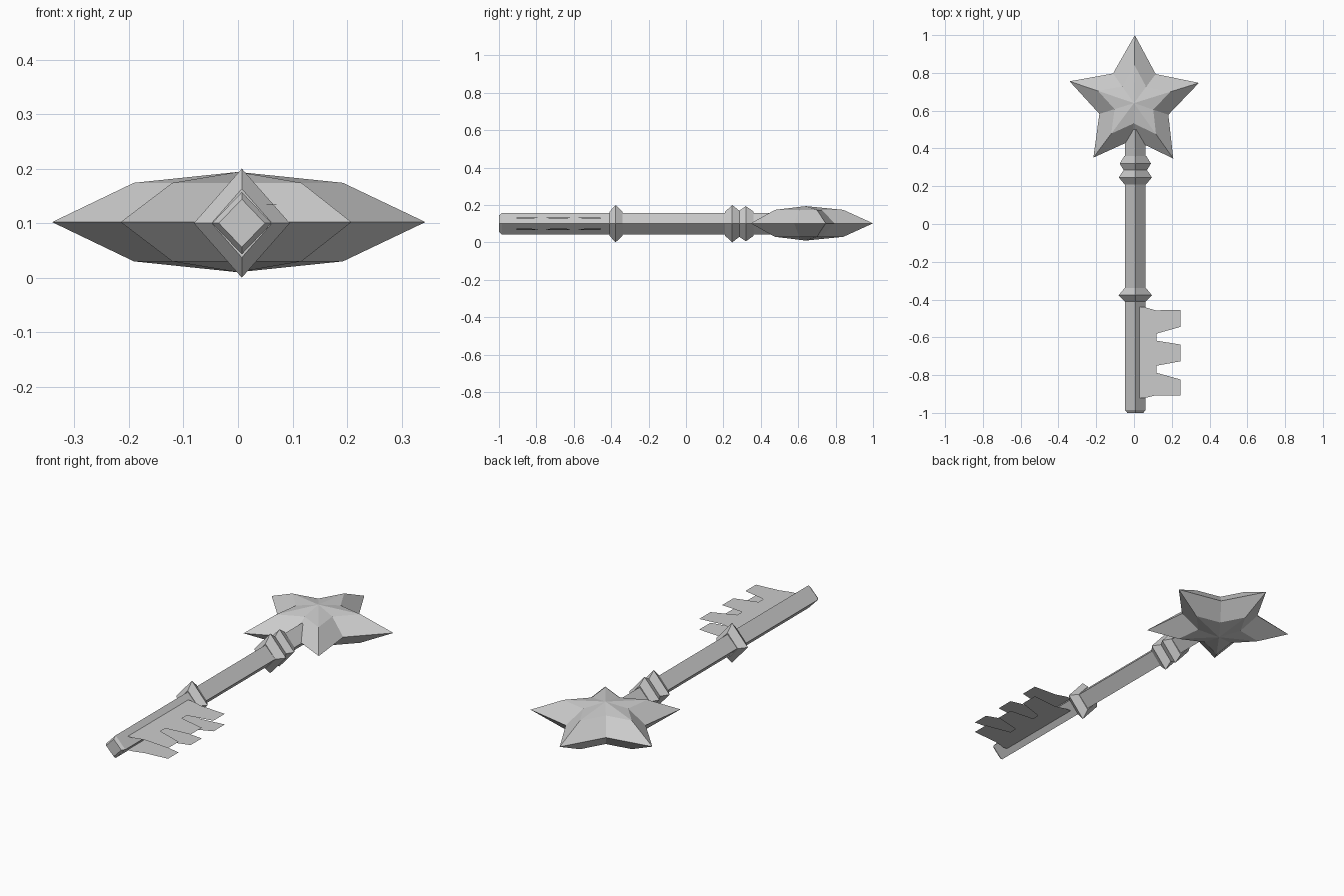
import bpy
import bmesh
from math import sin, cos, pi, radians

cube = bpy.data.objects.get("Cube")
if cube:
    bpy.data.objects.remove(cube)

MID_Z = 0.1
AXIS_X = 0.007

grey = bpy.data.materials.new("plain grey")
grey.use_nodes = True
colour = (0.6, 0.6, 0.6, 1)
grey.diffuse_color = colour
grey.node_tree.nodes["Principled BSDF"].inputs["Base Color"].default_value = colour


def add_object(name, bm):
    bmesh.ops.recalc_face_normals(bm, faces=bm.faces[:])
    mesh = bpy.data.meshes.new(name)
    bm.to_mesh(mesh)
    bm.free()
    mesh.materials.append(grey)
    obj = bpy.data.objects.new(name, mesh)
    bpy.context.collection.objects.link(obj)
    return obj


def bridge(bm, a, b):
    for i in range(len(a)):
        j = (i + 1) % len(a)
        bm.faces.new((a[i], a[j], b[j], b[i]))


# Four-sided turned part along y, from (y, radius) pairs
def diamond_rod(name, profile, x_scale):
    bm = bmesh.new()
    rings = []
    for y, r in profile:
        rings.append([bm.verts.new((AXIS_X + r * x_scale * cos(k * pi / 2), y,
                                    MID_Z + r * sin(k * pi / 2))) for k in range(4)])
    for a, b in zip(rings, rings[1:]):
        bridge(bm, a, b)
    bm.faces.new(rings[0])
    bm.faces.new(rings[-1])
    return add_object(name, bm)


# Shaft and its collars
diamond_rod("shaft", [(-1, 0.044), (-0.985, 0.057), (0.5, 0.057)], 0.96)
diamond_rod("front_collar", [(-0.41, 0.063), (-0.377, 0.1), (-0.34, 0.065)], 0.88)
diamond_rod("rear_collar", [(0.208, 0.063), (0.247, 0.1), (0.285, 0.07),
                            (0.32, 0.094), (0.36, 0.066)], 0.88)


# Star handle: thin rim, raised inner star and a central peak on each side
def star_ring(bm, scale, z):
    ring = []
    for k in range(10):
        r = (0.36 if k % 2 == 0 else 0.192) * scale
        a = radians(89.3 + 36 * k)
        ring.append(bm.verts.new((r * cos(a), 0.64 + r * sin(a), z)))
    return ring


bm = bmesh.new()
rim = star_ring(bm, 1, MID_Z + 0.002)
for side in (1, -1):
    raised = star_ring(bm, 0.56, MID_Z + 0.002 + side * 0.072)
    bridge(bm, rim, raised)
    peak = bm.verts.new((0, 0.64, MID_Z + 0.002 + side * 0.092))
    for i in range(10):
        bm.faces.new((raised[i], raised[(i + 1) % 10], peak))
add_object("star_handle", bm)

# Toothed bit: outline with bevelled upper and lower halves
outline = [(0.03, -0.44), (0.055, -0.44), (0.115, -0.457), (0.245, -0.455),
           (0.245, -0.545), (0.12, -0.58), (0.12, -0.618), (0.245, -0.638),
           (0.245, -0.727), (0.12, -0.75), (0.12, -0.788), (0.245, -0.823),
           (0.245, -0.907), (0.115, -0.907), (0.055, -0.922), (0.03, -0.922)]
bm = bmesh.new()
face = bm.faces.new([bm.verts.new((x, y, 0)) for x, y in outline])
bm.normal_update()
bmesh.ops.inset_region(bm, faces=[face], thickness=0.016, use_even_offset=True)
for v in face.verts:
    v.co.z = 0.034 - 0.05 * max(0, v.co.x - 0.1)
geom = bm.verts[:] + bm.edges[:] + bm.faces[:]
bmesh.ops.mirror(bm, geom=geom, axis='Z', merge_dist=0.0001)
bmesh.ops.remove_doubles(bm, verts=bm.verts[:], dist=0.0001)
bmesh.ops.translate(bm, verts=bm.verts[:], vec=(0, 0, MID_Z))
bit = add_object("toothed_bit", bm)
bpy.ops.object.select_all(action='DESELECT')
bit.select_set(True)
bpy.context.view_layer.objects.active = bit
bpy.ops.object.shade_smooth_by_angle(angle=radians(60))
